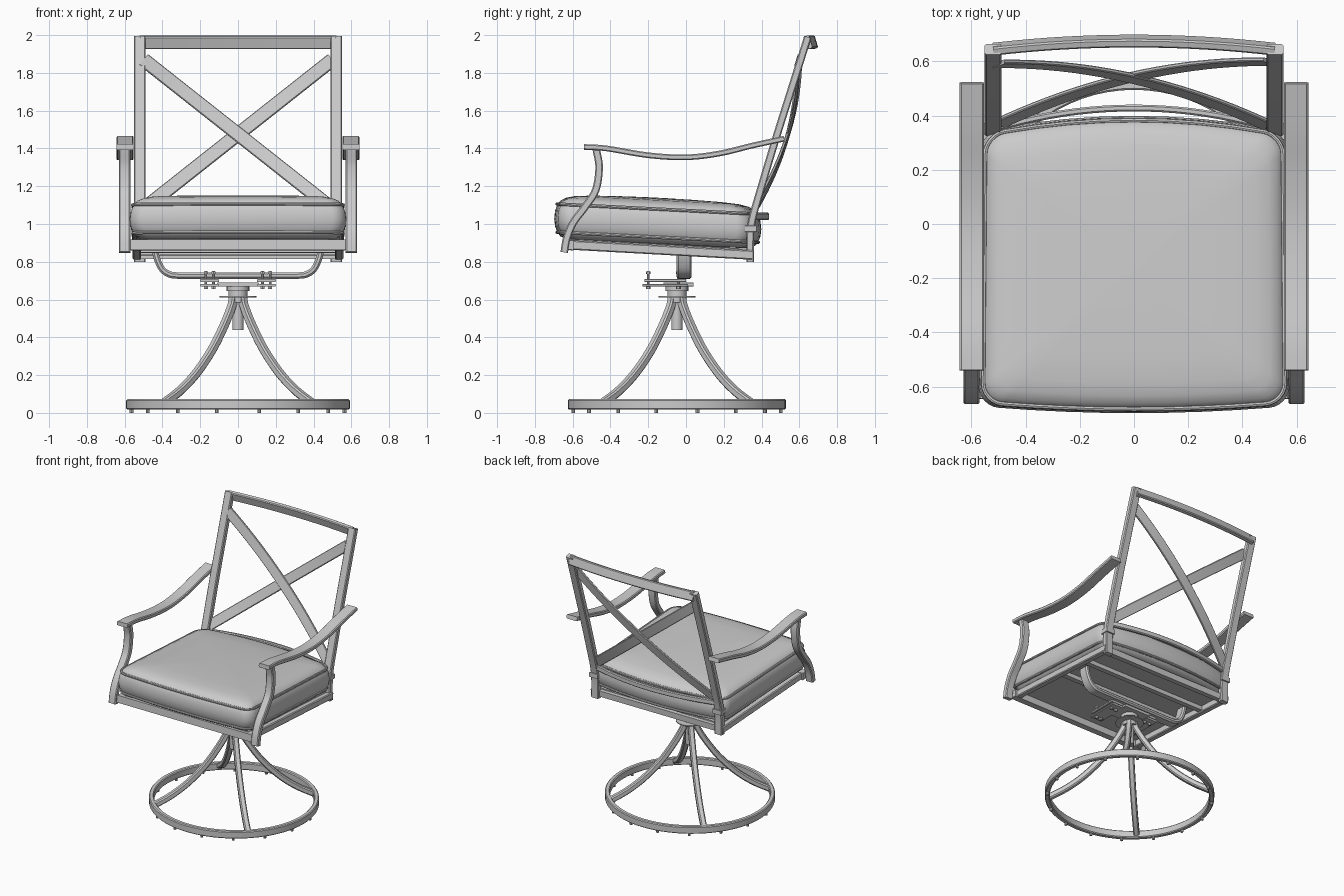
import bpy, bmesh, math
from mathutils import Vector as V

if "Cube" in bpy.data.objects:
    bpy.data.objects.remove(bpy.data.objects["Cube"])

def material(name, c):
    m = bpy.data.materials.new(name)
    m.diffuse_color = (c, c, c, 1)
    m.use_nodes = True
    m.node_tree.nodes["Principled BSDF"].inputs["Base Color"].default_value = m.diffuse_color
    return m

GREY = material("plain grey", 0.6)
CY = -0.048  # pedestal centre in y

def finish(name, bm):
    bmesh.ops.recalc_face_normals(bm, faces=bm.faces)
    me = bpy.data.meshes.new(name)
    bm.to_mesh(me)
    bm.free()
    ob = bpy.data.objects.new(name, me)
    bpy.context.collection.objects.link(ob)
    me.materials.append(GREY)
    bpy.ops.object.select_all(action='DESELECT')
    ob.select_set(True)
    bpy.context.view_layer.objects.active = ob
    bpy.ops.object.shade_smooth_by_angle(angle=math.radians(35))
    return ob

def smooth(pts, n=6):
    """Catmull-Rom curve through the points."""
    p = [V(q) for q in pts]
    p = [2 * p[0] - p[1]] + p + [2 * p[-1] - p[-2]]
    out = []
    for i in range(1, len(p) - 2):
        a, b, c, d = p[i - 1:i + 3]
        for k in range(n):
            t = k / n
            out.append(0.5 * (2 * b + (c - a) * t + (2 * a - 5 * b + 4 * c - d) * t * t
                              + (3 * b - a - 3 * c + d) * t ** 3))
    return out + [p[-2]]

def rect(w, h, c=0.006):
    """Rectangle section with chamfered corners."""
    a, b = w / 2, h / 2
    return [(a, -b + c), (a, b - c), (a - c, b), (-a + c, b),
            (-a, b - c), (-a, -b + c), (-a + c, -b), (a - c, -b)]

def circle(r, n=8):
    return [(r * math.cos(math.tau * k / n), r * math.sin(math.tau * k / n)) for k in range(n)]

def sweep(name, path, section, side, closed=False):
    """Sweep a section along a path; side is the section's first axis."""
    bm = bmesh.new()
    path = [V(p) for p in path]
    n, rings = len(path), []
    for i, p in enumerate(path):
        if closed:
            t = path[(i + 1) % n] - path[i - 1]
        else:
            t = path[min(i + 1, n - 1)] - path[max(i - 1, 0)]
        t.normalize()
        s = V(side)
        s = (s - t * s.dot(t)).normalized()
        u = t.cross(s)
        rings.append([bm.verts.new(p + s * a + u * b) for a, b in section])
    m = len(section)
    for i in range(n if closed else n - 1):
        r, q = rings[i], rings[(i + 1) % n]
        for k in range(m):
            bm.faces.new((r[k], r[(k + 1) % m], q[(k + 1) % m], q[k]))
    if not closed:
        bm.faces.new(rings[0])
        bm.faces.new(rings[-1])
    return finish(name, bm)

def cylinder(name, loc, r, z0, z1, n=24, r2=None):
    bm = bmesh.new()
    bmesh.ops.create_cone(bm, cap_ends=True, segments=n, radius1=r, radius2=r2 or r, depth=z1 - z0)
    bmesh.ops.translate(bm, verts=bm.verts, vec=(loc[0], loc[1], (z0 + z1) / 2))
    return finish(name, bm)

def box(name, loc, size, tilt=0):
    ob = sweep(name, [(0, -size[1] / 2, 0), (0, size[1] / 2, 0)], rect(size[0], size[2], 0.003), (1, 0, 0))
    ob.location, ob.rotation_euler = loc, (tilt, 0, 0)
    return ob

# Base ring with small feet
ring = [(0.575 * math.cos(math.tau * k / 72), CY + 0.56 * math.sin(math.tau * k / 72), 0.045) for k in range(72)]
sweep("base_ring", ring, rect(0.055, 0.034), (0, 0, 1), True)
for k in range(16):
    a = math.tau * (k + 0.5) / 16
    cylinder("foot", (0.575 * math.cos(a), CY + 0.56 * math.sin(a)), 0.01, 0, 0.025, 8)

# Four flared pedestal legs
for sx in (-1, 1):
    for sy in (-1, 1):
        prof = [(0.395, 0.05), (0.31, 0.115), (0.225, 0.205), (0.14, 0.33), (0.075, 0.46), (0.035, 0.56), (0.024, 0.61)]
        sweep("pedestal_leg", smooth([(sx * d, CY + sy * d, z) for d, z in prof]),
              rect(0.042, 0.042, 0.008), (sx, -sy, 0))

# Pedestal hub and swivel bearing
cylinder("hub_post", (0, CY), 0.03, 0.44, 0.66)
cylinder("hub_collar", (0, CY), 0.05, 0.585, 0.65)
cylinder("hub_disc", (0, CY), 0.098, 0.612, 0.618, 32)
cylinder("hub_cap", (0, CY), 0.06, 0.645, 0.668)

# Rocker plates, bolts and U-shaped carrier bar
box("swivel_plate", (0, -0.04, 0.68), (0.22, 0.16, 0.02))
for s in (-1, 1):
    box("spring_plate_lower", (s * 0.15, -0.11, 0.675), (0.1, 0.24, 0.014))
    box("spring_plate_upper", (s * 0.15, -0.11, 0.7), (0.1, 0.22, 0.016))
    for x in (0.13, 0.17):
        for y in (-0.2, -0.04):
            cylinder("bolt", (s * x, y), 0.007, 0.655, 0.75, 8)
            cylinder("bolt_head", (s * x, y), 0.013, 0.735, 0.748, 6)
            cylinder("bolt_nut", (s * x, y), 0.013, 0.657, 0.668, 6)
u = [(0.44, 0.87), (0.43, 0.82), (0.405, 0.765), (0.37, 0.737), (0.32, 0.727), (0.16, 0.727)]
u = [(-x, z) for x, z in u] + [(x, z) for x, z in reversed(u)]
sweep("carrier_bar", smooth([(x, -0.01, z) for x, z in u], 4), rect(0.08, 0.034, 0.01), (0, 1, 0))

# Seat frame: sloping rails, cross bars and support panel
SL = -0.055
tilt = math.atan(SL)
def frame_z(y):
    return 0.855 + SL * y
for s in (-1, 1):
    sweep("side_rail", [(s * 0.535, -0.64, frame_z(-0.64)), (s * 0.535, 0.35, frame_z(0.35))],
          rect(0.045, 0.05), (1, 0, 0))
for name, y, w, h in (("front_bar", -0.62, 0.05, 0.055), ("middle_bar", -0.15, 0.04, 0.03),
                      ("middle_bar", 0.1, 0.04, 0.03), ("rear_bar", 0.325, 0.04, 0.045)):
    box(name, (0, y, frame_z(y)), (1.14 if y < -0.5 else 1.04, w, h), tilt)
box("seat_panel", (0, -0.15, frame_z(-0.15) + 0.026), (1.04, 0.94, 0.012), tilt)

# Arms with curved front supports, and back uprights
for s in (-1, 1):
    arm = [(-0.54, 1.408), (-0.42, 1.4), (-0.2, 1.364), (0, 1.353), (0.18, 1.374), (0.35, 1.415), (0.52, 1.452)]
    sweep("armrest", smooth([(s * 0.598, y, z) for y, z in arm]), rect(0.09, 0.03), (1, 0, 0))
    leg = [(-0.475, 1.395), (-0.46, 1.3), (-0.478, 1.18), (-0.535, 1.09), (-0.595, 1.01), (-0.63, 0.93), (-0.645, 0.85)]
    sweep("arm_support", smooth([(s * 0.6, y, z) for y, z in leg]), rect(0.06, 0.04), (1, 0, 0))
    post = [(0.34, 0.8), (0.34, 0.93), (0.352, 1.03), (0.4, 1.2), (0.475, 1.45), (0.56, 1.72), (0.645, 1.99)]
    sweep("back_upright", smooth([(s * 0.52, y, z) for y, z in post]), rect(0.062, 0.04), (1, 0, 0))
    box("upright_collar", (s * 0.52, 0.342, 0.975), (0.072, 0.06, 0.035))

# Bowed top and lower back rails
def bow(y0, y1, z):
    return [(x / 10 * 0.52, y1 + (y0 - y1) * (x / 10) ** 2, z) for x in range(-10, 11)]
sweep("top_rail", bow(0.645, 0.675, 1.962), rect(0.07, 0.032), (0, -0.3, 1))
sweep("lower_rail", bow(0.35, 0.428, 1.04), rect(0.04, 0.025), (0, 0, 1))

# Crossed back slats, bowed rearwards
for s in (-1, 1):
    pts = []
    for k in range(21):
        t = k / 20
        pts.append((s * (-0.5 + t), 0.365 + 0.23 * t + 0.06 * 4 * t * (1 - t) + s * 0.004, 1.08 + 0.79 * t))
    sweep("cross_slat", pts, rect(0.075, 0.016, 0.004), (-s * 0.79, 0.3, 1))

# Seat cushion: rounded, bulged outline stacked in levels
def outline():
    pts, r, n = [], 0.07, 6
    for cx, cy, a0 in ((1, 1, 0), (-1, 1, 90), (-1, -1, 180), (1, -1, 270)):
        for k in range(n + 1):
            a = math.radians(a0 + 90 * k / n)
            pts.append((cx * (0.55 - r) + r * math.cos(a), cy * (0.49 - r) + r * math.sin(a)))
        if cy == 1 and cx == 1 or cy == -1 and cx == -1:   # rear / front edge
            pts += [(cx * x, cy * 0.49) for x in (0.36, 0.24, 0.12, 0, -0.12, -0.24, -0.36)]
        else:
            pts += [(cx * 0.55, cy * y) for y in (0.28, 0.14, 0, -0.14, -0.28)]
    out = []
    for x, y in pts:
        b = 1 - (x / 0.55) ** 2
        y2 = y + b * (0.055 if y > 0 else -0.025) * (abs(y) / 0.49) ** 3
        out.append((x * (1 - 0.015 * y), y2))
    return out

OUT = outline()
def level(inset, z):
    f = 1 - inset / 0.55
    return [(x * f, y * f - 0.165, z - 0.05 * y * f) for x, y in OUT]

bm = bmesh.new()
levels = [(0.3, 0.892), (0.05, 0.897), (0.015, 0.91), (0, 0.93), (-0.014, 0.96), (-0.019, 1.0), (-0.014, 1.045),
          (0, 1.08), (0.02, 1.102), (0.05, 1.116), (0.1, 1.127), (0.2, 1.134), (0.35, 1.138), (0.5, 1.14)]
rings = [[bm.verts.new(p) for p in level(*l)] for l in levels]
N = len(OUT)
for a, b in zip(rings, rings[1:]):
    for k in range(N):
        bm.faces.new((a[k], a[(k + 1) % N], b[(k + 1) % N], b[k]))
bm.faces.new(rings[0])
bm.faces.new(rings[-1])
finish("seat_cushion", bm)

# Piping along both cushion seams
for z in (0.93, 1.08):
    sweep("cushion_piping", level(-0.003, z), circle(0.009), (0, 0, 1), True)
